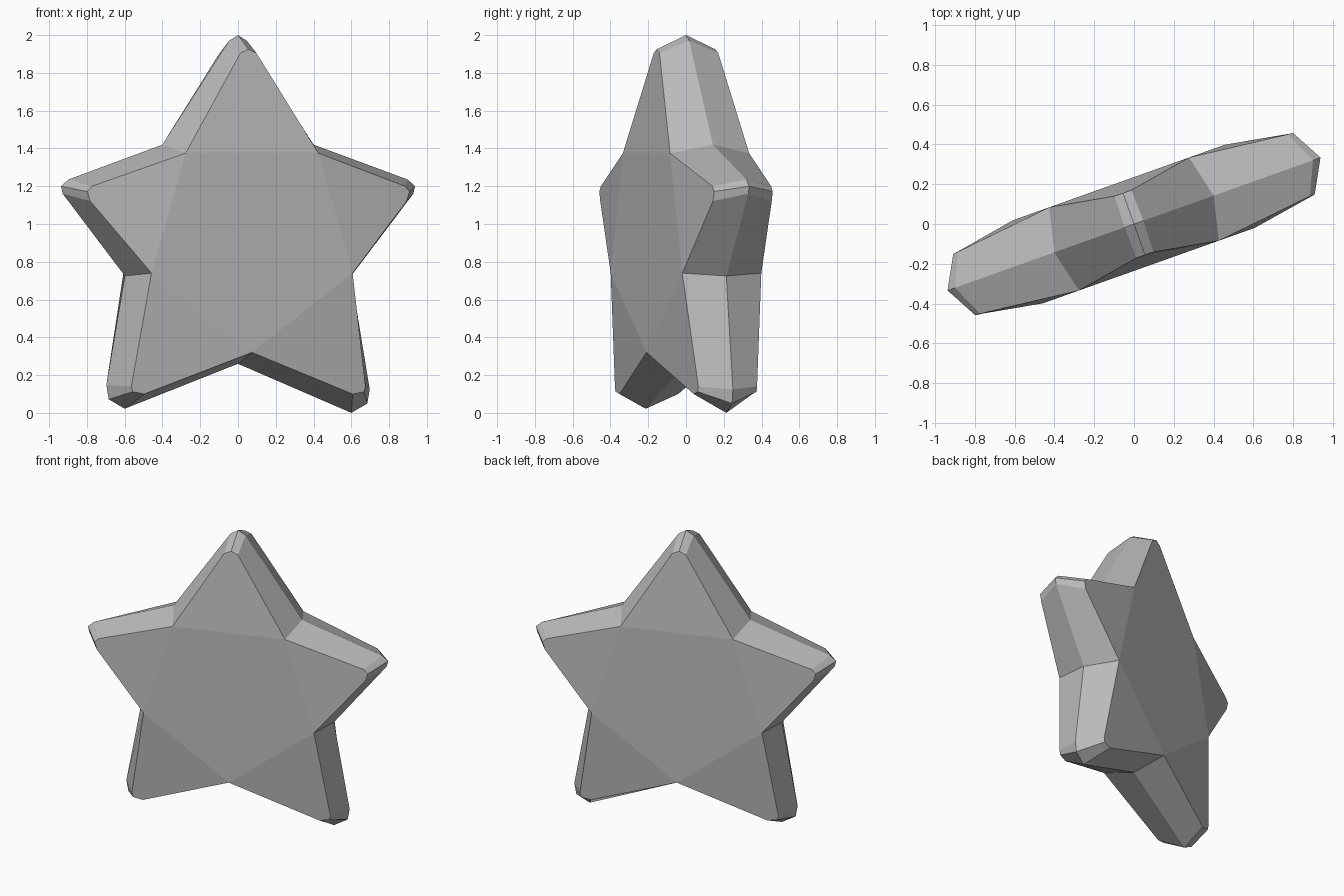
import bpy, bmesh, math
from mathutils import Matrix, Vector

cube = bpy.data.objects.get("Cube")
if cube:
    bpy.data.objects.remove(cube, do_unlink=True)

# Single grey material
grey = bpy.data.materials.new("stone_grey")
grey.use_nodes = True
colour = (0.5, 0.5, 0.5, 1)
grey.diffuse_color = colour
grey.node_tree.nodes["Principled BSDF"].inputs["Base Color"].default_value = colour

# Half outlines from top tip to bottom notch: widest ring and smaller face ring
mid_half = [(0, 2), (.05, 1.97), (.425, 1.42), (.955, 1.235), (.995, 1.2),
            (.985, 1.16), (.636, .725), (.74, .125), (.727, .05), (.637, 0), (0, .26)]
face_half = [(0, 1.925), (.045, 1.905), (.373, 1.375), (.88, 1.2), (.905, 1.172),
             (.89, 1.122), (.565, .74), (.658, .14), (.65, .112), (.585, .1), (0, .32)]
NOTCHES = range(2, 20, 4)
FACE_DEPTH, TIP_DEPTH = .222, .165


def full_outline(half, foot_lift=0):
    """Mirror a half outline; the right foot sits slightly higher."""
    other = [(-u, z + (foot_lift if z < .2 else 0)) for u, z in reversed(half[1:-1])]
    return half + other


bm = bmesh.new()


def ring(outline, side):
    verts = []
    for i, (u, z) in enumerate(outline):
        depth = FACE_DEPTH if i in NOTCHES else TIP_DEPTH
        verts.append(bm.verts.new((u, side * depth, z)))
    return verts


middle = ring(full_outline(mid_half, .022), 0)
for side in (-1, 1):
    face = ring(full_outline(face_half), side)
    # Bevelled rim
    for i in range(20):
        j = (i + 1) % 20
        bm.faces.new((middle[i], middle[j], face[j], face[i]))
    # Central pentagon and five sloping points
    bm.faces.new([face[i] for i in NOTCHES])
    for i in NOTCHES:
        bm.faces.new([face[(i + k) % 20] for k in range(5)])

bmesh.ops.recalc_face_normals(bm, faces=bm.faces)
# Turn the star about its upright axis
bmesh.ops.rotate(bm, verts=bm.verts, cent=Vector(),
                 matrix=Matrix.Rotation(math.radians(19.6), 3, 'Z'))
mesh = bpy.data.meshes.new("star")
bm.to_mesh(mesh)
bm.free()
mesh.materials.append(grey)
star = bpy.data.objects.new("star", mesh)
bpy.context.collection.objects.link(star)
